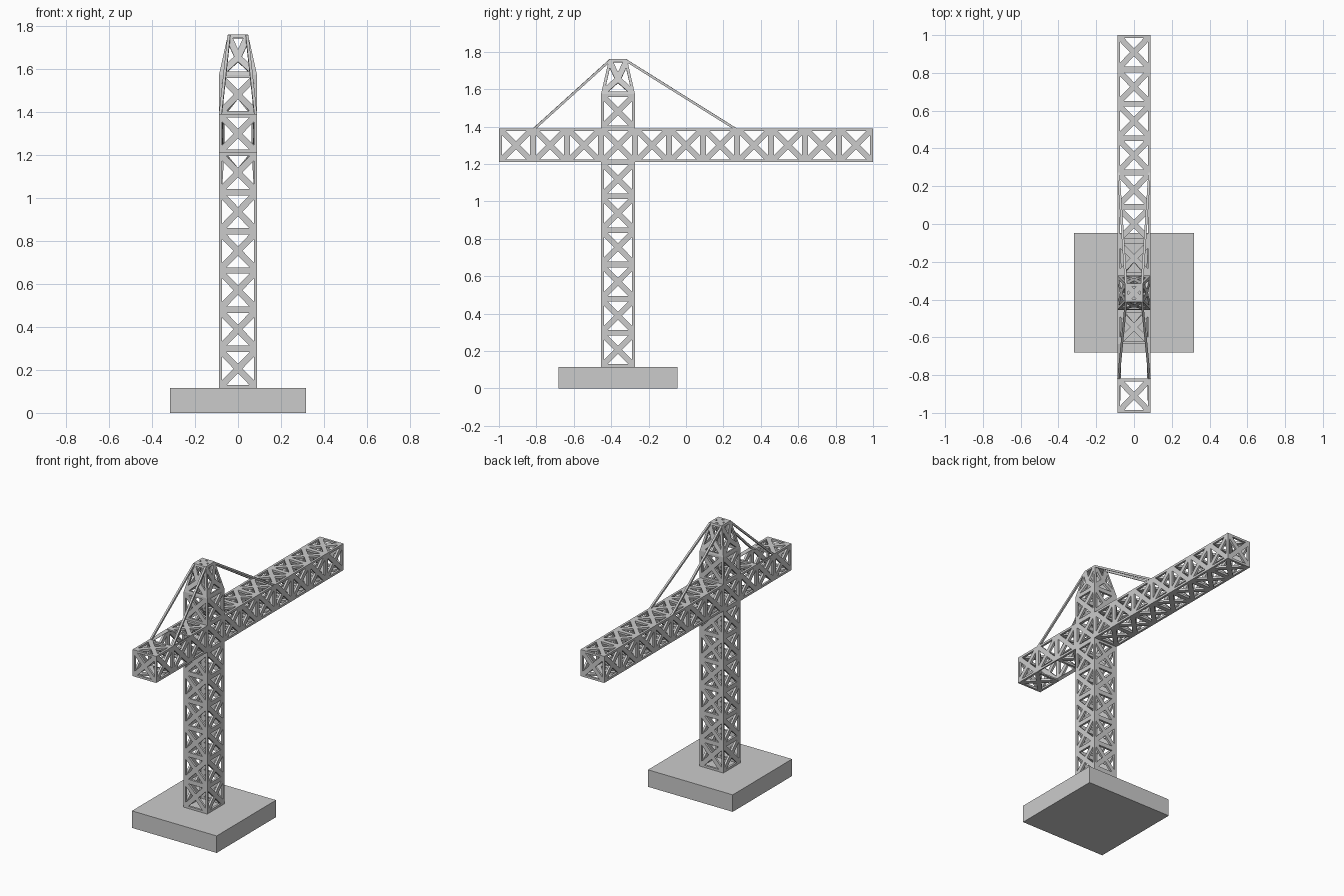
import bpy, bmesh
from mathutils import Vector, Matrix

if "Cube" in bpy.data.objects:
    bpy.data.objects.remove(bpy.data.objects["Cube"])

HALF = 0.0885          # half width of the lattice
CY = -4 / 11           # tower centre in y
Z = [0.115 + 0.1825 * k for k in range(7)] + [1.39, 1.573, 1.76]


def finish(bm, name):
    me = bpy.data.meshes.new(name)
    bm.to_mesh(me)
    bm.free()
    ob = bpy.data.objects.new(name, me)
    bpy.context.collection.objects.link(ob)
    return ob


def box(name, size, matrix):
    bm = bmesh.new()
    bmesh.ops.create_cube(bm, size=1)
    bm.transform(matrix @ Matrix.Diagonal((*size, 1)))
    return finish(bm, name)


def bar(name, a, b, w):
    a, b = Vector(a), Vector(b)
    rot = (b - a).to_track_quat('Z', 'X').to_matrix().to_4x4()
    return box(name, (w, w, (b - a).length), Matrix.Translation((a + b) / 2) @ rot)


# Foundation slab
box("base_slab", (0.634, 0.634, 0.115), Matrix.Translation((0, CY, 0.0575)))

# Lattice cells: (j along y, k along z)
cells = {(3, k) for k in range(9)} | {(j, 6) for j in range(11)}


def point(i, j, k):
    x, y = (2 * i - 1) * HALF, -1 + 2 * j / 11
    if k == 9:                               # narrowed peak
        x, y = x * 0.53, CY + (y - CY) * 0.53
    return (x, y, Z[k])


bm = bmesh.new()
cache = {}


def vert(*key):
    if key not in cache:
        cache[key] = bm.verts.new(point(*key))
    return cache[key]


def quad(*keys):
    bm.faces.new([vert(*k) for k in keys])


# Outer skin of the joined tower and jib cells
for j, k in sorted(cells):
    J, K = j + 1, k + 1
    quad((1, j, k), (1, J, k), (1, J, K), (1, j, K))
    quad((0, j, k), (0, j, K), (0, J, K), (0, J, k))
    if (j - 1, k) not in cells:
        quad((0, j, k), (1, j, k), (1, j, K), (0, j, K))
    if (J, k) not in cells:
        quad((0, J, k), (0, J, K), (1, J, K), (1, J, k))
    open_bay = (j, k) == (1, 6)              # counter-jib bay without top and bottom bracing
    if (j, K) not in cells and not open_bay:
        quad((0, j, K), (1, j, K), (1, J, K), (0, J, K))
    if (j, k - 1) not in cells and not open_bay and k > 0:
        quad((0, j, k), (0, J, k), (1, J, k), (1, j, k))

# Cut each panel into four triangular openings, leaving the braces
bmesh.ops.poke(bm, faces=bm.faces[:])
holes = bm.faces[:]
bmesh.ops.inset_individual(bm, faces=holes, thickness=0.015, use_even_offset=True)
bmesh.ops.delete(bm, geom=holes, context='FACES_ONLY')
lattice = finish(bm, "tower_and_jib_lattice")
mod = lattice.modifiers.new("plate_thickness", 'SOLIDIFY')
mod.thickness = 0.014
mod.offset = -1
mod.use_even_offset = True

# Stay cables from the peak to the jib and counter-jib
for side, s in (("left", -1), ("right", 1)):
    bar("rear_stay_" + side, (s * 0.082, 0.268, 1.385), (s * 0.042, CY + 0.044, 1.753), 0.013)
    bar("front_stay_" + side, (s * 0.082, -0.815, 1.385), (s * 0.042, CY - 0.044, 1.753), 0.013)
